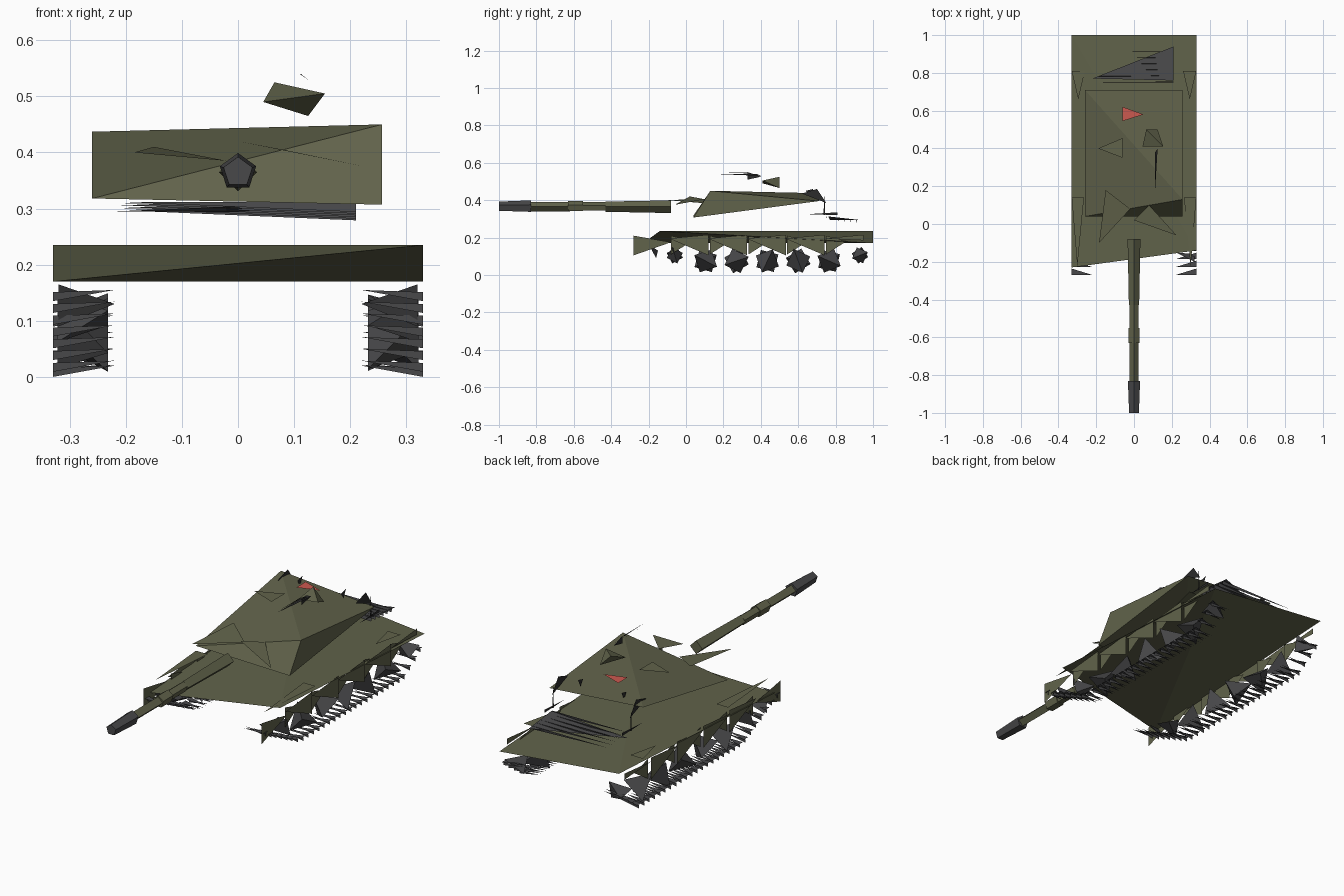
import bpy, bmesh
from math import sin, cos, pi
from mathutils import Matrix, Vector

if "Cube" in bpy.data.objects:
    bpy.data.objects.remove(bpy.data.objects["Cube"])


def material(name, red, green, blue):
    mat = bpy.data.materials.new(name)
    mat.use_nodes = True
    colour = (red, green, blue, 1)
    mat.diffuse_color = colour
    shader = next(node for node in mat.node_tree.nodes if node.type == "BSDF_PRINCIPLED")
    shader.inputs["Base Color"].default_value = colour
    return mat


olive = material("olive", .12, .125, .07)
grey = material("dark grey", .065, .065, .068)
red = material("red", .6, .1, .08)
black = material("near black", .025, .025, .025)


def finish(name, bm, mat):
    mesh = bpy.data.meshes.new(name)
    bm.to_mesh(mesh)
    bm.free()
    mesh.materials.append(mat)
    part = bpy.data.objects.new(name, mesh)
    bpy.context.collection.objects.link(part)
    return part


def shards(name, mat, triangles):
    """Separate flat triangles in one object."""
    bm = bmesh.new()
    for triangle in triangles:
        bm.faces.new([bm.verts.new(point) for point in triangle])
    return finish(name, bm, mat)


def solid(name, mat, *points):
    """Closed angular body spanning a few corners."""
    bm = bmesh.new()
    for point in points:
        bm.verts.new(point)
    bmesh.ops.convex_hull(bm, input=list(bm.verts))
    bmesh.ops.recalc_face_normals(bm, faces=list(bm.faces))
    return finish(name, bm, mat)


def tube(name, mat, start, end, radius, sides, taper=1):
    """Faceted barrel section along y."""
    bm = bmesh.new()
    spin = Matrix.Rotation(pi / 2, 4, "X")
    move = Matrix.Translation((0, (start + end) / 2, .365))
    bmesh.ops.create_cone(bm, cap_ends=True, segments=sides, radius1=radius,
                          radius2=radius * taper, depth=end - start, matrix=move @ spin)
    return finish(name, bm, mat)


def upright(x, *profile):
    """Triangle standing in a plane of constant x."""
    return [(x, y, z) for y, z in profile]


def level(z, *outline):
    """Triangle lying at a constant height."""
    return [(x, y, z) for x, y in outline]


# Hull: a wedge with opposite corners high and low
solid("hull", olive, (-.33, -.23, .17), (.33, -.14, .235), (.33, 1, .17), (-.33, 1, .235))

# Turret: sloped front, undercut side
solid("turret", olive, (-.26, .04, .318), (.257, .04, .307), (.257, .13, .45),
      (.257, .71, .395), (-.26, .71, .437))

# Gun barrel sections from the turret to the muzzle
tube("barrel_sleeve", olive, -.43, -.08, .034, 4, .8)
tube("barrel_middle", olive, -.56, -.43, .024, 5)
tube("bore_evacuator", olive, -.63, -.55, .03, 5)
tube("barrel_tip", olive, -.84, -.62, .025, 4)
tube("muzzle_brake", grey, -1, -.83, .034, 5, .8)

# Mantlet armour plates
shards("mantlet_plates", olive, [
    [(-.15, .18, .41), (-.185, -.1, .4), (-.02, .08, .385)],
    [(.08, .1, .405), (0, .02, .42), (.225, -.06, .375)],
])

# Roof fittings
solid("commander_sight", olive, (.045, .41, .49), (.155, .41, .505),
      (.065, .5, .525), (.125, .5, .465))
shards("roof_hatch", olive, [level(.473, (-.19, .4), (-.06, .35), (-.06, .455))])
shards("roof_marker", red, [level(.47, (-.06, .545), (.05, .58), (-.06, .62))])
shards("roof_gun", black, [
    upright(.115, (.16, .549), (.33, .549), (.33, .543)),
    upright(.118, (.33, .55), (.4, .525), (.33, .51)),
    [(.11, .15, .54), (.125, .4, .53), (.112, .38, .54)],
])
shards("smoke_launchers", black, [
    upright(side * .12, (.64, .45), (.68, .46), (.66, .42)) for side in (-1, 1)
])

# Rear rack: side brackets and posts
rack = []
for side in (-1, 1):
    x = side * .215
    rack += [
        upright(x, (.62, .435), (.7, .46), (.75, .385)),
        upright(x, (.65, .325), (.81, .335), (.81, .32)),
        upright(x, (.735, .32), (.745, .32), (.74, .44)),
        [(x - .004, .74, .32), (x + .004, .74, .32), (x, .74, .44)],
    ]
shards("rear_rack", black, rack)

# Engine grille with louvres
shards("engine_grille", grey, [[(-.22, .77, .295), (.21, .76, .313), (.21, .94, .293)]])
louvres = []
for i in range(6):
    y = .75 + i * .032
    z = .312 - i * .003
    louvres.append([(-.21, y, z), (.21, y + .004, z), (.21, y, z - .018)])
shards("engine_louvres", grey, louvres)


# Fenders and jagged side skirts, both sides
fenders, skirts = [], []
for side in (-1, 1):
    fenders += [
        level(.237, (side * .265, .14), (side * .33, .14), (side * .3, -.225)),
        level(.237, (side * .26, .81), (side * .33, .81), (side * .295, .66)),
        upright(side * .325, (-.28, .21), (-.28, .105), (-.08, .175)),
    ]
    for i in range(5):
        y = .12 + i * .207
        tip = min(y, .95)
        skirts.append(upright(side * .325, (y - .21, .195), (tip, .105 + .08 * (i == 4)),
                              (tip, .215)))
        skirts.append(upright(side * .315, (y - .2, .21), (y - .2, .11), (y - .09, .18)))
shards("fenders", olive, fenders)
shards("side_skirts", olive, skirts)


# Road wheels: angular bodies, each turned a little further
for side, label in ((-1, "right"), (1, "left")):
    for i in range(7):
        end_wheel = i in (0, 6)
        radius = .045 if end_wheel else .068
        centre = Vector((0, -.06 + i * .165, .105 if end_wheel else .075))
        corners = []
        for j in range(4):
            angle = j * pi / 2 + i * .8 + side * .3
            offset = Vector((side * (.232, .322)[j % 2], radius * cos(angle),
                             radius * sin(angle)))
            corners.append(centre + offset)
        solid(f"{label}_wheel_{i}", grey, *corners)


# Track links: pointed plates following the lower run and both rising ends
def track_height(y):
    front = max(0, -y) * .5
    back = max(0, y - .82) * .7
    return .02 + front + back


for side, label in ((-1, "right"), (1, "left")):
    links = []
    for i in range(30):
        y = -.27 + i * .042
        z = track_height(y)
        links.append([(side * .22, y, z), (side * .33, y, z), (side * .33, y + .034, z)])
        # Guide teeth below and grousers across the link
        links.append([(side * .22, y + .02, z), (side * .33, y + .02, z - .004),
                      (side * .33, y + .02, z - .02)])
    # Sloping plate in front of the sprocket
    links.append([(side * .32, -.2, .165), (side * .22, -.15, .13), (side * .32, -.16, .09)])
    shards(f"{label}_track", grey, links)
